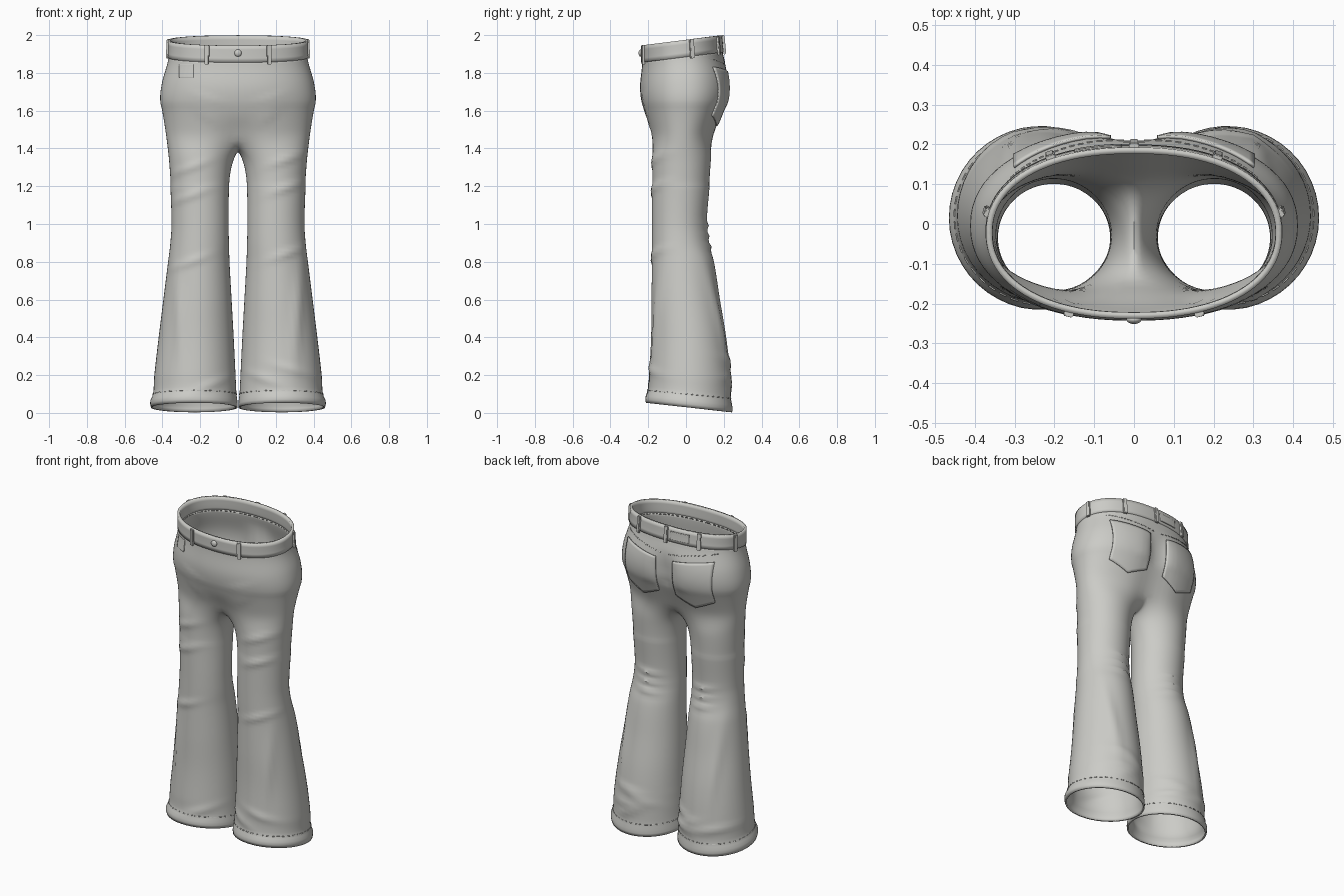
import bpy, bmesh, math, random
from math import sin, cos, pi, exp, radians
from mathutils import Vector
from mathutils.bvhtree import BVHTree

if "Cube" in bpy.data.objects:
    bpy.data.objects.remove(bpy.data.objects["Cube"])
random.seed(4)

cloth = bpy.data.materials.new("pale grey cloth")
cloth.use_nodes = True
COLOUR = (0.6, 0.6, 0.57, 1)
cloth.diffuse_color = COLOUR
cloth.node_tree.nodes["Principled BSDF"].inputs["Base Color"].default_value = COLOUR

# Height, outer x, inner x, front y, back y
PROFILE = [
    (.03, .46, .003, -.213, .245), (.06, .466, .003, -.215, .246), (.1, .45, .008, -.2, .238),
    (.2, .443, .013, -.195, .235), (.4, .42, .023, -.185, .213), (.6, .395, .034, -.183, .18),
    (.8, .37, .045, -.18, .148), (.9, .358, .048, -.18, .12), (1, .352, .05, -.18, .11),
    (1.2, .358, .047, -.18, .125), (1.3, .365, .035, -.181, .132), (1.36, .37, .016, -.183, .137),
    (1.45, .38, 0, -.19, .15), (1.55, .395, 0, -.212, .187), (1.66, .412, 0, -.237, .228),
    (1.75, .402, 0, -.243, .23), (1.88, .368, 0, -.232, .195), (1.98, .366, 0, -.232, .186)]
HALF, CROTCH = 36, 16
SPLIT, LEG_TOP, BAND_LOW, BAND_TOP = 1.46, 1.36, 1.885, 1.975


def smooth(a, b, v):
    t = min(1, max(0, (v - a) / (b - a)))
    return t * t * (3 - 2 * t)


def section(z):
    """Hermite interpolation of the profile table."""
    n = len(PROFILE)
    i = max(k for k in range(n - 1) if PROFILE[k][0] <= z or k == 0)
    p, q = PROFILE[i], PROFILE[i + 1]
    a, b = PROFILE[max(i - 1, 0)], PROFILE[min(i + 2, n - 1)]
    h = q[0] - p[0]
    t = (z - p[0]) / h
    out = []
    for c in range(1, 5):
        m0 = (q[c] - a[c]) / (q[0] - a[0]) * h
        m1 = (b[c] - p[c]) / (b[0] - p[0]) * h
        out.append((2*t**3 - 3*t*t + 1)*p[c] + (t**3 - 2*t*t + t)*m0 + (3*t*t - 2*t**3)*q[c] + (t**3 - t*t)*m1)
    return out


def tilted(x, y, z):
    slope = .125 * smooth(1.6, BAND_LOW, z) - .11 * (1 - smooth(.03, .35, z))
    return Vector((x, y, z + slope * y))


def power(v, e):
    return math.copysign(abs(v) ** e, v)


def hip(z, a, grow=0):
    """Hip section: a = 0 front centre, pi back centre."""
    outer, _, front, back = section(z)
    x = (outer + grow) * power(sin(a), .88) if 1e-6 < abs(sin(a)) else 0
    y = (front + back) / 2 - ((back - front) / 2 + grow) * power(cos(a), .92)
    dip = exp(-(x / .07) ** 2)
    if cos(a) > 0:
        y += .04 * dip * (1 - smooth(SPLIT, 1.6, z))
    else:
        y -= .035 * dip * (1 - smooth(1.7, 1.85, z))
    return tilted(x, y, z)


def leg(z, a):
    outer, inner, front, back = section(z)
    return tilted((outer + inner) / 2 + (outer - inner) / 2 * sin(a),
                  (front + back) / 2 - (back - front) / 2 * cos(a), z)


def finish(name, bm, thickness=0, offset=-1.0):
    mesh = bpy.data.meshes.new(name)
    bm.to_mesh(mesh)
    bm.free()
    obj = bpy.data.objects.new(name, mesh)
    bpy.context.collection.objects.link(obj)
    mesh.materials.append(cloth)
    if thickness:
        mod = obj.modifiers.new("thickness", 'SOLIDIFY')
        mod.thickness, mod.offset = thickness, offset
    bpy.ops.object.select_all(action='DESELECT')
    obj.select_set(True)
    bpy.context.view_layer.objects.active = obj
    bpy.ops.object.shade_smooth_by_angle(angle=radians(40))
    return obj


def bridge(bm, upper, lower, closed):
    n = len(upper)
    for i in range(n if closed else n - 1):
        j = (i + 1) % n
        bm.faces.new((upper[i], upper[j], lower[j], lower[i]))


def loft(bm, rings, closed, first=None):
    for ring in rings:
        row = [bm.verts.new(p) for p in ring]
        if first:
            bridge(bm, first, row, closed)
        first = row
    return first


# Trouser shell: hip half, crotch arch and one leg, then mirrored
bm = bmesh.new()
steps = 22
levels = [BAND_LOW + .01 + (SPLIT - BAND_LOW - .01) * i / steps for i in range(steps + 1)]
last = loft(bm, [[hip(z, pi * i / HALF) for i in range(HALF + 1)] for z in levels], False)
f, b = last[0].co, last[-1].co
arch = []
for i in range(1, CROTCH):
    s = pi * i / CROTCH
    arch.append(bm.verts.new((0, (f.y + b.y) / 2 + (b.y - f.y) / 2 * cos(s), SPLIT - .078 * sin(s))))
top_ring = last + arch
wrap = radians(50)
angles = [-wrap + (pi + 2 * wrap) * i / HALF for i in range(HALF + 1)]
angles += [pi + wrap + (pi - 2 * wrap) * i / CROTCH for i in range(1, CROTCH)]
first_leg = [leg(LEG_TOP, a) for a in angles]
rings = [[v.co.lerp(p, k / 4) for v, p in zip(top_ring, first_leg)] for k in (1, 2, 3)]
steps = 72
rings += [[leg(LEG_TOP + (.03 - LEG_TOP) * i / steps, a) for a in angles] for i in range(steps + 1)]
loft(bm, rings, True, top_ring)
bmesh.ops.mirror(bm, geom=bm.verts[:] + bm.edges[:] + bm.faces[:], axis='X', merge_dist=1e-4)
bmesh.ops.remove_doubles(bm, verts=bm.verts[:], dist=1e-4)
bmesh.ops.recalc_face_normals(bm, faces=bm.faces[:])
bm.normal_update()
if max(bm.verts, key=lambda v: v.co.x).normal.x < 0:
    bmesh.ops.reverse_faces(bm, faces=bm.faces[:])
for _ in range(8):
    bmesh.ops.smooth_vert(bm, verts=[v for v in bm.verts if 1.2 < v.co.z < 1.62], factor=.5,
                          use_axis_x=True, use_axis_y=True, use_axis_z=True)

# Cloth folds: x, z, facing, angle, length, width, height
folds = []
for s in (-1, 1):
    for i in range(4):
        folds.append((s * .16, 1.56 + .035 * i, -1, s * (38 - 5 * i), .075, .011, .006))
    for i in range(3):
        folds.append((s * .19, .88 + .055 * i, 1, s * 6, .07, .016, .011))
    for z in (.82, 1.17, 1.32):
        folds.append((s * .25, z + s * .02, -1, 20, .09, .018, .009))
    for side in (-1, 1):
        folds.append((s * .31, .5, side, 90 - s * 3, .25, .024, .011))
    for i in range(6):
        folds.append((s * random.uniform(.1, .4), random.uniform(.13, .28), random.choice((-1, 1)),
                      random.uniform(-25, 25), .09, .02, .008))
bm.normal_update()
shifts = []
for v in bm.verts:
    amount = 0
    for x, z, facing, turn, length, width, height in folds:
        if v.normal.y * facing > 0:
            dx, dz, t = v.co.x - x, v.co.z - z, radians(turn)
            u, w = dx * cos(t) + dz * sin(t), dz * cos(t) - dx * sin(t)
            amount += height * exp(-(u / length) ** 2 - (w / width) ** 2) * min(1, 2 * abs(v.normal.y))
    shifts.append(v.normal * amount)
for v, shift in zip(bm.verts, shifts):
    v.co += shift
body = BVHTree.FromBMesh(bm)
finish("trouser_shell", bm, .01)

# Waistband
bm = bmesh.new()
band_rings = [[hip(BAND_TOP + (BAND_LOW - BAND_TOP) * k / 4, 2 * pi * i / 96, .006) for i in range(96)]
              for k in range(5)]
loft(bm, band_rings, True)
bmesh.ops.reverse_faces(bm, faces=bm.faces[:])
bm.normal_update()
if max(bm.verts, key=lambda v: v.co.x).normal.x < 0:
    bmesh.ops.reverse_faces(bm, faces=bm.faces[:])
band = BVHTree.FromBMesh(bm)
finish("waistband", bm, .016)


def plate(name, tree, x0, x1, top, bottom, facing, thickness):
    """Patch laid on a surface; top and bottom give z for u in 0..1."""
    bm = bmesh.new()
    n = 16
    rows = []
    for j in range(n + 1):
        row = []
        for i in range(n + 1):
            u, v = i / n, j / n
            x, z = x0 + (x1 - x0) * u, top(u) + (bottom(u) - top(u)) * v
            hit = tree.ray_cast(Vector((x, facing, z)), Vector((0, -facing, 0)))[0]
            row.append(hit or Vector((x, 0, z)))
        rows.append(row)
    loft(bm, rows, False)
    bm.normal_update()
    if sum(face.normal.y for face in bm.faces) * facing < 0:
        bmesh.ops.reverse_faces(bm, faces=bm.faces[:])
    return finish(name, bm, thickness, 1.0)


# Pockets and waist patch
for s, side in ((1, "left"), (-1, "right")):
    plate(side + "_back_pocket", body, s * .06, s * .3, lambda u: 1.8 + .03 * u,
          lambda u: 1.575 - .055 * (1 - abs(2 * u - 1)), 1, .008)
plate("coin_pocket", body, -.31, -.235, lambda u: 1.845, lambda u: 1.775, -1, .003)
plate("waist_patch", band, -.15, -.03, lambda u: 1.975, lambda u: 1.925, 1, .004)

# Belt loops
for i, a in enumerate((.4, 1.78, 2.6, pi, -2.6, -1.78, -.4)):
    low, high = hip(BAND_LOW - .012, a, .01), hip(BAND_TOP, a, .01)
    side = (hip(BAND_TOP, a + .03) - hip(BAND_TOP, a - .03)).normalized()
    up = (high - low).normalized()
    out = side.cross(up)
    mid = (low + high) / 2
    bm = bmesh.new()
    bmesh.ops.create_cube(bm, size=1)
    for v in bm.verts:
        v.co = mid + side * v.co.x * .024 + out * v.co.y * .014 + up * v.co.z * (high - low).length
    bmesh.ops.recalc_face_normals(bm, faces=bm.faces[:])
    bmesh.ops.bevel(bm, geom=bm.edges[:], offset=.003, segments=2, affect='EDGES')
    finish(f"belt_loop_{i + 1}", bm)

# Front button
bm = bmesh.new()
bmesh.ops.create_uvsphere(bm, u_segments=20, v_segments=12, radius=.019)
for v in bm.verts:
    v.co = Vector((v.co.x, v.co.y * .6 - .24, v.co.z + 1.905))
finish("button", bm)


def stitches(name, lines):
    curve = bpy.data.curves.new(name, 'CURVE')
    curve.dimensions, curve.bevel_depth, curve.bevel_resolution = '3D', .0022, 1
    for line in lines:
        spline = curve.splines.new('POLY')
        spline.points.add(len(line) - 1)
        for point, p in zip(spline.points, line):
            near, normal = body.find_nearest(p)[:2]
            point.co = (*(near + normal * .001), 1)
    curve.materials.append(cloth)
    bpy.context.collection.objects.link(bpy.data.objects.new(name, curve))


# Stitching around the hems and below the back waist
flip = Vector((-1, 1, 1))
for s, side in ((1, "left"), (-1, "right")):
    lines = [[leg(.1, 2 * pi * (k + e) / 44) for e in (0, .3, .6)] for k in range(44)]
    stitches(side + "_hem_stitching", [[p * flip if s < 0 else p for p in line] for line in lines])
    lines = [[hip(1.86 - .05 * (k / 14), 2.2 + .92 * (k + e) / 15) for e in (0, .6)] for k in range(15)]
    stitches(side + "_yoke_stitching", [[p * flip if s < 0 else p for p in line] for line in lines])
